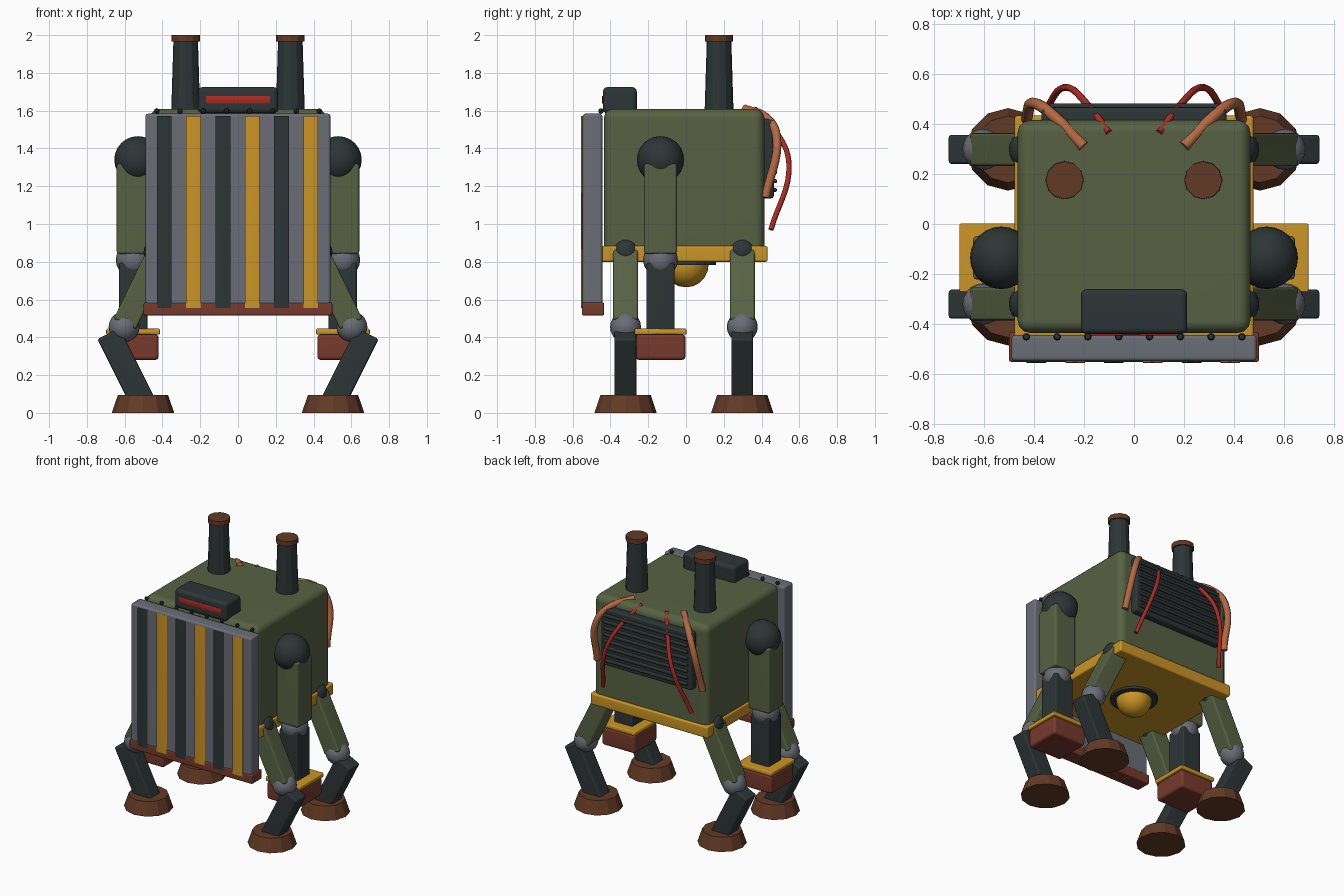
import bpy, bmesh, math
from mathutils import Vector, Matrix

cube = bpy.data.objects.get("Cube")
if cube:
    bpy.data.objects.remove(cube, do_unlink=True)


def material(name, r, g, b):
    m = bpy.data.materials.new(name)
    m.use_nodes = True
    m.diffuse_color = (r, g, b, 1)
    m.node_tree.nodes["Principled BSDF"].inputs["Base Color"].default_value = (r, g, b, 1)
    return m


GREEN = material("olive green", .095, .122, .056)
DARK = material("dark iron", .026, .036, .037)
GREY = material("steel grey", .145, .155, .185)
YELLOW = material("hazard yellow", .60, .30, .018)
BROWN = material("rust brown", .125, .042, .019)
BRICK = material("brick red", .185, .042, .026)
RED = material("signal red", .40, .024, .017)
COPPER = material("copper", .46, .14, .055)


def finish(name, bm, mat, smooth=True):
    mesh = bpy.data.meshes.new(name)
    bmesh.ops.recalc_face_normals(bm, faces=bm.faces)
    bm.to_mesh(mesh)
    bm.free()
    mesh.materials.append(mat)
    if smooth:
        mesh.shade_smooth()
        mesh.set_sharp_from_angle(angle=math.radians(40))
    ob = bpy.data.objects.new(name, mesh)
    bpy.context.collection.objects.link(ob)
    return ob


def box(name, centre, size, mat, bevel=.012, segments=2, rot=None):
    """Bevelled box with flat-looking sides."""
    bm = bmesh.new()
    bmesh.ops.create_cube(bm, size=1)
    bmesh.ops.scale(bm, vec=size, verts=bm.verts)
    if bevel:
        bmesh.ops.bevel(bm, geom=bm.edges[:], offset=bevel, segments=segments,
                        profile=.5, affect='EDGES')
    if rot:
        bmesh.ops.transform(bm, matrix=rot, verts=bm.verts)
    bmesh.ops.translate(bm, vec=centre, verts=bm.verts)
    ob = finish(name, bm, mat)
    ob.modifiers.new("weighted normals", 'WEIGHTED_NORMAL')
    return ob


def strut(name, a, b, width, depth, mat):
    """Bevelled beam from a to b, tilted sideways."""
    a, b = Vector(a), Vector(b)
    d = b - a
    rot = Matrix.Rotation(math.atan2(d.x, d.z), 4, 'Y')
    return box(name, (a + b) / 2, (width, depth, d.length), mat, rot=rot)


def ball(name, centre, radius, mat, segments=20):
    bm = bmesh.new()
    bmesh.ops.create_uvsphere(bm, u_segments=segments, v_segments=segments // 2, radius=radius)
    bmesh.ops.translate(bm, vec=centre, verts=bm.verts)
    return finish(name, bm, mat)


def cone(name, x, y, z0, z1, r0, r1, mat, sides=12):
    bm = bmesh.new()
    bmesh.ops.create_cone(bm, cap_ends=True, segments=sides, radius1=r0, radius2=r1, depth=z1 - z0)
    bmesh.ops.translate(bm, vec=(x, y, (z0 + z1) / 2), verts=bm.verts)
    return finish(name, bm, mat, smooth=False)


def cable(name, points, radius, mat):
    cu = bpy.data.curves.new(name, 'CURVE')
    cu.dimensions = '3D'
    cu.bevel_depth = radius
    cu.bevel_resolution = 2
    cu.resolution_u = 8
    cu.use_fill_caps = True
    sp = cu.splines.new('BEZIER')
    sp.bezier_points.add(len(points) - 1)
    for bp, p in zip(sp.bezier_points, points):
        bp.co = p
        bp.handle_left_type = bp.handle_right_type = 'AUTO'
    cu.materials.append(mat)
    ob = bpy.data.objects.new(name, cu)
    bpy.context.collection.objects.link(ob)


# Hull and skirt
box("hull", (0, -.01, 1.215), (.93, .85, .79), GREEN, .05, 3)
box("skirt", (0, -.01, .842), (.956, .885, .085), YELLOW, .012)

# Belly lamp
cone("lamp_ring", 0, 0, .782, .81, .16, .16, DARK, 20)
ball("belly_lamp", (0, 0, .785), .12, YELLOW)

# Front shield with stripes, sill and rivets
box("shield", (0, -.495, 1.067), (.98, .105, 1.035), GREY, .015)
for i in range(6):
    box(f"shield_stripe_{i}", (-.39 + .155 * i, -.551, 1.063), (.078, .009, 1.015),
        YELLOW if i % 2 else DARK, 0)
box("shield_sill", (0, -.492, .55), (1.0, .118, .07), BRICK, .01)
for i in range(8):
    ball(f"shield_rivet_{i}", (-.43 + .123 * i, -.45, 1.598), .015, DARK, 8)

# Visor
box("visor", (0, -.35, 1.655), (.425, .18, .14), DARK, .025, 3)
box("visor_slit", (0, -.441, 1.658), (.34, .009, .038), RED, 0)

# Rear radiator
box("radiator", (0, .42, 1.345), (.74, .09, .42), DARK, .015)
for i in range(8):
    box(f"radiator_slat_{i}", (0, .468, 1.18 + i * .047), (.68, .026, .022), DARK, .005, 1)

for side, s in (("left", 1), ("right", -1)):
    # Exhaust stacks
    cone(f"stack_{side}", s * .277, .175, 1.58, 1.97, .077, .065, DARK)
    cone(f"stack_cap_{side}", s * .277, .175, 1.965, 2.0, .075, .075, BROWN)

    # Cables looping out over the radiator
    cable(f"red_cable_{side}", [(s * .10, .365, 1.61), (s * .18, .47, 1.50),
                                (s * .265, .545, 1.32), (s * .36, .45, .97)], .014, RED)
    cable(f"copper_cable_{side}", [(s * .20, .31, 1.61), (s * .32, .43, 1.56),
                                   (s * .39, .48, 1.46), (s * .43, .42, 1.14)], .023, COPPER)

    # Arms
    x, y = s * .555, -.135
    ball(f"shoulder_{side}", (s * .53, y, 1.34), .125, DARK, 24)
    box(f"upper_arm_{side}", (x, y, 1.08), (.175, .175, .48), GREEN, .015)
    ball(f"elbow_{side}", (x, y, .81), .092, GREY)
    box(f"forearm_{side}", (x, y, .61), (.15, .15, .37), DARK, .012)
    box(f"wrist_plate_{side}", (x, y, .43), (.285, .275, .032), YELLOW, .006, 1)
    box(f"fist_{side}", (x, y, .348), (.27, .265, .136), BRICK, .018)

    # Legs
    for end, y in (("front", -.32), ("rear", .298)):
        tag = f"{end}_{side}"
        ball(f"hip_{tag}", (s * .42, y, .85), .08, DARK)
        strut(f"thigh_{tag}", (s * .60, y, .47), (s * .42, y, .84), .13, .132, GREEN)
        ball(f"knee_{tag}", (s * .603, y, .455), .082, GREY)
        strut(f"shin_{tag}", (s * .50, y, .05), (s * .686, y, .42), .132, .116, DARK)
        cone(f"foot_{tag}", s * .503, y, 0, .095, .165, .133, BROWN)
